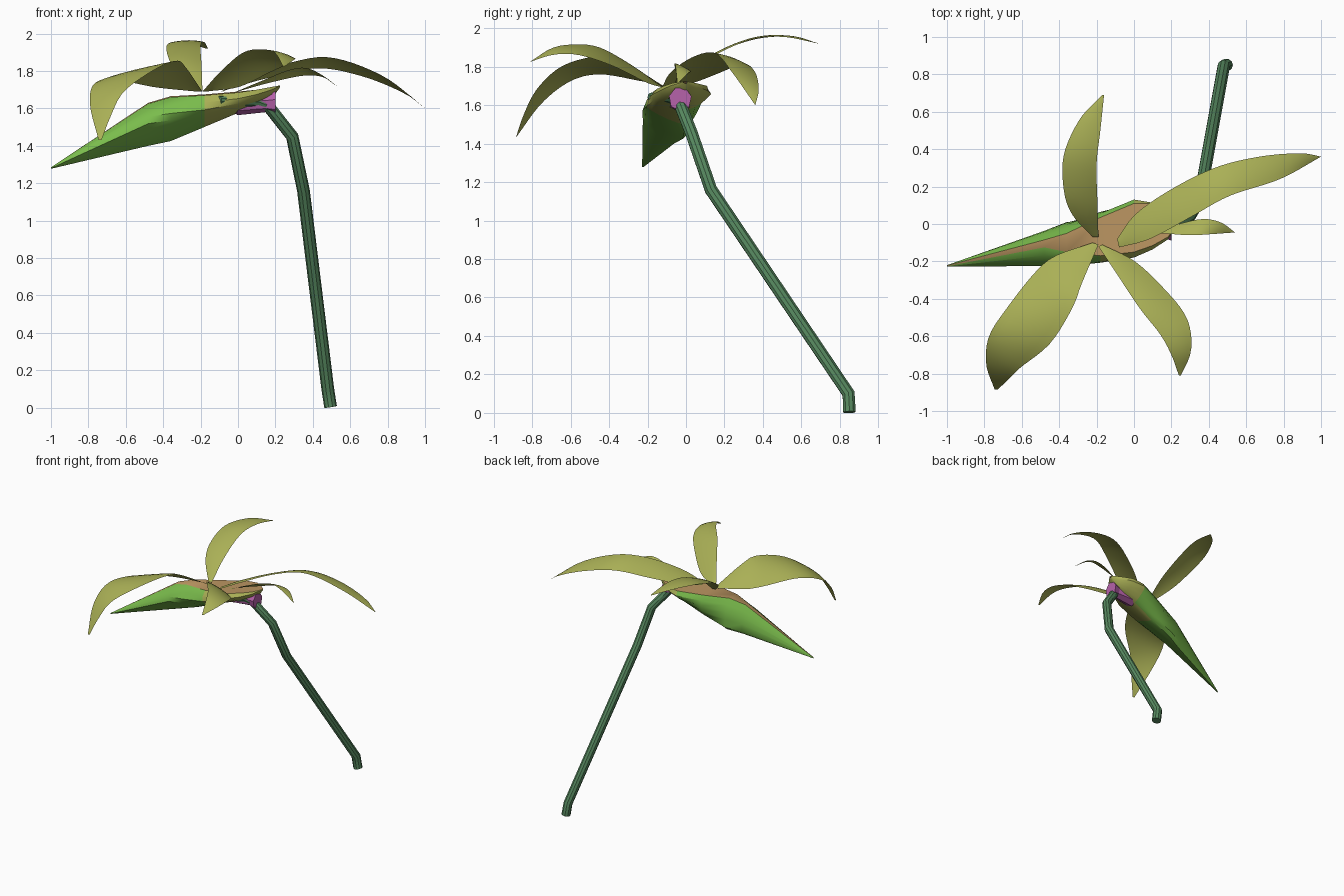
import bpy, bmesh, math
from mathutils import Vector

if "Cube" in bpy.data.objects:
    bpy.data.objects.remove(bpy.data.objects["Cube"])


def material(name, r, g, b):
    lin = [((c / 255 + 0.055) / 1.055) ** 2.4 for c in (r, g, b)]
    m = bpy.data.materials.new(name)
    m.diffuse_color = (*lin, 1)
    m.use_nodes = True
    m.node_tree.nodes["Principled BSDF"].inputs["Base Color"].default_value = m.diffuse_color
    return m


OLIVE = material("olive_petal", 170, 176, 86)
GREEN = material("leaf_green", 122, 188, 76)
TAN = material("tan_rim", 188, 150, 98)
STEM = material("stem_green", 88, 139, 97)
PINK = material("orchid_pink", 182, 98, 170)


def make(name, verts, faces, mats, smooth=None):
    me = bpy.data.meshes.new(name)
    me.from_pydata([tuple(v) for v in verts], [], faces)
    ob = bpy.data.objects.new(name, me)
    bpy.context.collection.objects.link(ob)
    for m in mats:
        me.materials.append(m)
    if smooth:
        bpy.ops.object.select_all(action='DESELECT')
        ob.select_set(True)
        bpy.context.view_layer.objects.active = ob
        bpy.ops.object.shade_smooth_by_angle(angle=math.radians(smooth))
    return ob


def spline(pts, n):
    """Catmull-Rom through pts, n+1 samples evenly spaced by chord length."""
    p = [Vector(q) for q in pts]
    d = [0]
    for a, b in zip(p, p[1:]):
        d.append(d[-1] + (b - a).length)
    ext = [2 * p[0] - p[1]] + p + [2 * p[-1] - p[-2]]
    out = []
    for k in range(n + 1):
        s = d[-1] * k / n
        i = max(j for j in range(len(p) - 1) if d[j] <= s + 1e-9)
        t = (s - d[i]) / (d[i + 1] - d[i])
        a, b, c, e = ext[i:i + 4]
        out.append(0.5 * (2 * b + (c - a) * t + (2 * a - 5 * b + 4 * c - e) * t * t
                          + (3 * b - a - 3 * c + e) * t ** 3))
    return out


def petal(name, left, right, n=24, m=6):
    """Thin curved blade between two edge curves, slightly domed."""
    L, R = spline(left, n), spline(right, n)
    verts = []
    for a, b in zip(L, R):
        w = (b - a).length
        for j in range(m + 1):
            t = j / m
            verts.append(a.lerp(b, t) + Vector((0, 0, 0.22 * w * t * (1 - t))))
    faces = [(i * (m + 1) + j, i * (m + 1) + j + 1, (i + 1) * (m + 1) + j + 1, (i + 1) * (m + 1) + j)
             for i in range(n) for j in range(m)]
    return make(name, verts, faces, [OLIVE], 80)


# Five petals: two edge curves each
petal("petal_front_left",
      [(-.22, -.1, 1.69), (-.42, -.17, 1.71), (-.53, -.26, 1.73), (-.68, -.45, 1.76),
       (-.775, -.6, 1.725), (-.79, -.75, 1.61), (-.745, -.885, 1.43)],
      [(-.19, -.11, 1.69), (-.28, -.32, 1.82), (-.33, -.45, 1.855), (-.45, -.64, 1.805),
       (-.61, -.77, 1.69), (-.68, -.84, 1.56), (-.73, -.885, 1.43)])
petal("petal_front_right",
      [(-.19, -.12, 1.69), (-.09, -.27, 1.80), (.03, -.45, 1.9), (.14, -.59, 1.915),
       (.2, -.7, 1.895), (.24, -.81, 1.825)],
      [(-.17, -.11, 1.69), (.005, -.2, 1.715), (.165, -.35, 1.79), (.27, -.48, 1.84),
       (.305, -.59, 1.865), (.3, -.7, 1.86), (.25, -.81, 1.825)])
petal("petal_back",
      [(-.22, -.07, 1.69), (-.33, .05, 1.80), (-.375, .18, 1.88), (-.375, .37, 1.945),
       (-.29, .56, 1.955), (-.17, .69, 1.92)],
      [(-.19, -.07, 1.69), (-.195, .1, 1.83), (-.2, .32, 1.935), (-.18, .5, 1.955),
       (-.16, .69, 1.92)])
petal("petal_long_right",
      [(-.09, -.08, 1.69), (.005, .05, 1.72), (.19, .18, 1.77), (.43, .3, 1.815),
       (.67, .36, 1.77), (.89, .378, 1.68), (1, .36, 1.6)],
      [(-.08, -.125, 1.69), (.085, -.08, 1.77), (.3, .035, 1.85), (.51, .15, 1.87),
       (.78, .24, 1.77), (1, .36, 1.6)])
petal("petal_small_right",
      [(-.02, -.05, 1.685), (.16, -.02, 1.735), (.35, .025, 1.775), (.46, .01, 1.765),
       (.54, -.045, 1.71)],
      [(-.02, -.08, 1.685), (.11, -.05, 1.74), (.29, -.06, 1.81), (.4, -.055, 1.805),
       (.54, -.045, 1.71)])

# Beak-shaped bract: hull sections (y, z) back rim, back, keel, front, front rim
SECTIONS = [
    (-1.0, [(-.222, 1.285), (-.22, 1.28), (-.223, 1.277), (-.228, 1.28), (-.226, 1.285)]),
    (-.48, [(-.085, 1.63), (-.04, 1.53), (-.06, 1.4), (-.225, 1.52), (-.125, 1.625)]),
    (-.36, [(-.05, 1.665), (0, 1.56), (-.01, 1.425), (-.222, 1.55), (-.15, 1.66)]),
    (-.18, [(.035, 1.675), (.065, 1.6), (0, 1.5), (-.205, 1.59), (-.17, 1.67)]),
    (0.0, [(.11, 1.69), (.125, 1.65), (0, 1.575), (-.175, 1.63), (-.15, 1.685)]),
    (.1, [(.11, 1.7), (.115, 1.675), (0, 1.61), (-.13, 1.66), (-.115, 1.7)]),
    (.18, [(.05, 1.715), (.055, 1.69), (0, 1.65), (-.08, 1.69), (-.07, 1.715)]),
    (.225, [(.005, 1.723), (.005, 1.718), (0, 1.713), (-.015, 1.718), (-.015, 1.723)]),
]
N = 12
verts, faces = [], []
for x, sec in SECTIONS:
    verts += spline([(x, y, z) for y, z in sec], N)
for i in range(len(SECTIONS) - 1):
    a, b = i * (N + 1), (i + 1) * (N + 1)
    faces += [(a + j, a + j + 1, b + j + 1, b + j) for j in range(N)]
    faces.append((a + N, a, b, b + N))          # closed top
bract = make("bract", verts, faces, [GREEN, OLIVE, TAN], 40)
for p in bract.data.polygons:
    c = p.center
    if p.index % (N + 1) == N:
        p.material_index = 2
    elif c.x > (-.18 if c.y < 0 else 0):
        p.material_index = 1

# Angular pink collar joining stem and bract: x, z, half width, half height
rings = [(.2, 1.632, .06, .064), (.15, 1.63, .045, .05), (0, 1.624, .065, .06), (-.06, 1.62, .03, .025)]
K = 7
verts = [(x, -.03 + ry * math.cos(2 * math.pi * k / K + .2), z + rz * math.sin(2 * math.pi * k / K + .2))
         for x, z, ry, rz in rings for k in range(K)]
faces = [(i * K + k, i * K + (k + 1) % K, (i + 1) * K + (k + 1) % K, (i + 1) * K + k)
         for i in range(len(rings) - 1) for k in range(K)]
faces += [tuple(range(K)), tuple(range(len(verts) - 1, len(verts) - K - 1, -1))]
make("collar", verts, faces, [PINK])

# Bent stem swept along a path
path = [(.495, .85, .004), (.48, .845, .1), (.35, .13, 1.16), (.29, .03, 1.45),
        (.16, -.035, 1.615), (.1, -.05, 1.64), (-.1, -.18, 1.642)]
cu = bpy.data.curves.new("stem", 'CURVE')
cu.dimensions = '3D'
cu.bevel_depth = .034
cu.bevel_resolution = 3
cu.use_fill_caps = True
sp = cu.splines.new('POLY')
sp.points.add(len(path) - 1)
for pt, co in zip(sp.points, path):
    pt.co = (*co, 1)
sp.points[-1].radius = .7
stem = bpy.data.objects.new("stem", cu)
bpy.context.collection.objects.link(stem)
cu.materials.append(STEM)
bpy.ops.object.select_all(action='DESELECT')
stem.select_set(True)
bpy.context.view_layer.objects.active = stem
bpy.ops.object.convert(target='MESH')
bpy.ops.object.shade_smooth_by_angle(angle=math.radians(35))

# Consistent outward normals on the closed parts
for name in ("bract", "collar"):
    me = bpy.data.objects[name].data
    bm = bmesh.new()
    bm.from_mesh(me)
    bmesh.ops.recalc_face_normals(bm, faces=bm.faces)
    bm.to_mesh(me)
    bm.free()
